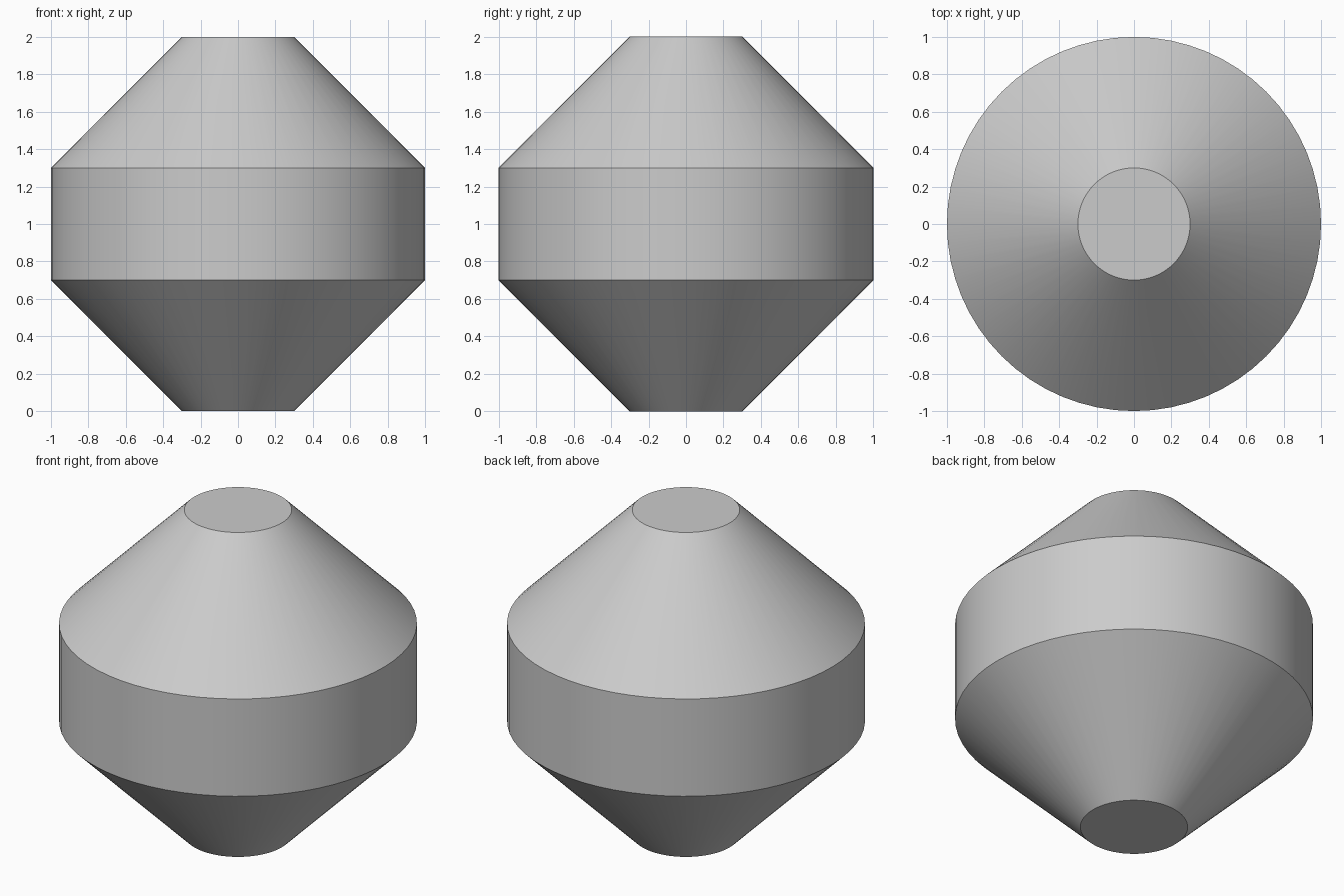
import bpy, bmesh, math

if "Cube" in bpy.data.objects:
    bpy.data.objects.remove(bpy.data.objects["Cube"])

SIDES = 64
# Profile (radius, height): lower cone, straight band, upper cone
PROFILE = [(0.3, 0.0), (1.0, 0.7), (1.0, 1.3), (0.3, 2.0)]

bm = bmesh.new()

# One ring of vertices per profile point
rings = []
for r, z in PROFILE:
    rings.append([bm.verts.new((r * math.cos(2 * math.pi * i / SIDES),
                                r * math.sin(2 * math.pi * i / SIDES), z))
                  for i in range(SIDES)])

# Side walls
for low, high in zip(rings, rings[1:]):
    for i in range(SIDES):
        j = (i + 1) % SIDES
        bm.faces.new((low[i], low[j], high[j], high[i]))

# Flat end caps
bm.faces.new(rings[0][::-1])
bm.faces.new(rings[-1])

mesh = bpy.data.meshes.new("double_cone_body")
bm.to_mesh(mesh)
bm.free()
body = bpy.data.objects.new("double_cone_body", mesh)
bpy.context.collection.objects.link(body)

# Smooth round walls, crisp rims
bpy.context.view_layer.objects.active = body
body.select_set(True)
bpy.ops.object.shade_smooth_by_angle(angle=math.radians(30))
